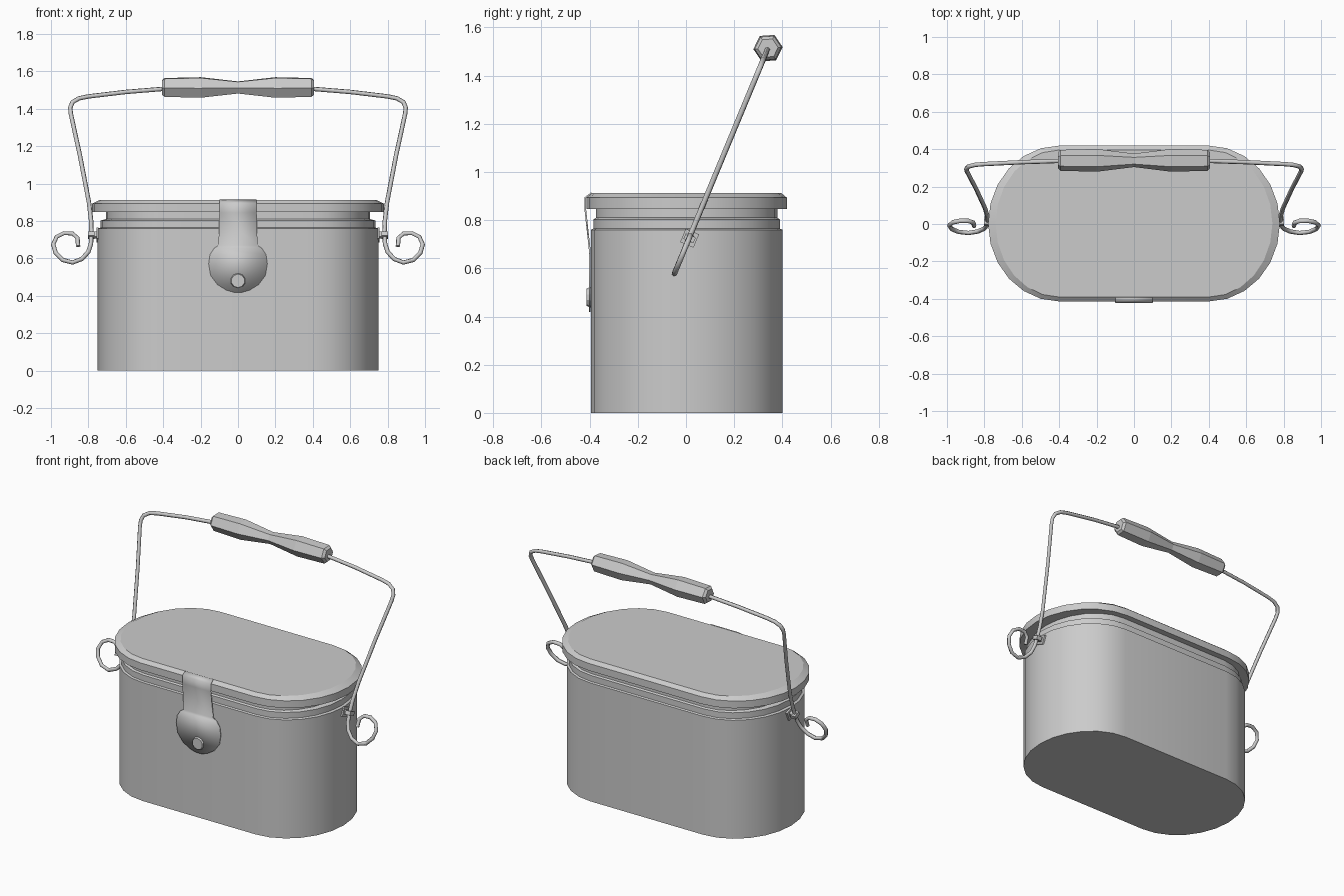
import bpy, bmesh, math
from mathutils import Vector, Matrix

if "Cube" in bpy.data.objects:
    bpy.data.objects.remove(bpy.data.objects["Cube"])

TILT = math.atan(0.415)          # handle leans back
PIVOT_Y, PIVOT_Z = 0.015, 0.73


def make_object(name, bm, smooth=None):
    bmesh.ops.recalc_face_normals(bm, faces=bm.faces)
    me = bpy.data.meshes.new(name)
    bm.to_mesh(me)
    bm.free()
    ob = bpy.data.objects.new(name, me)
    bpy.context.collection.objects.link(ob)
    if smooth:
        me.shade_smooth()
        me.set_sharp_from_angle(angle=math.radians(smooth))
    return ob


def loft(name, rings, smooth=None):
    bm = bmesh.new()
    loops = [[bm.verts.new(p) for p in r] for r in rings]
    n = len(loops[0])
    for a, b in zip(loops, loops[1:]):
        for i in range(n):
            j = (i + 1) % n
            bm.faces.new((a[i], a[j], b[j], b[i]))
    bm.faces.new(loops[0])
    bm.faces.new(loops[-1])
    return make_object(name, bm, smooth)


def oval(hx, hy, z, seg=6, straight=0.4, yc=0.0025):
    pts = []
    for side in (1, -1):
        for i in range(2 * seg + 1):
            a = -math.pi / 2 + math.pi * i / (2 * seg)
            x = straight + (hx - straight) * math.cos(a)
            pts.append((side * x, yc + side * hy * math.sin(a), z))
    return pts


def on_handle(x, z):
    return Vector((x, PIVOT_Y + (z - PIVOT_Z) * math.tan(TILT), z))


# Tin body with stepped rim and neck
loft("body", [oval(*s) for s in (
    (0.75, 0.3975, 0), (0.75, 0.3975, 0.76), (0.735, 0.387, 0.765),
    (0.735, 0.387, 0.803), (0.707, 0.377, 0.81), (0.707, 0.377, 0.86))], 30)

# Lid with chamfered top edge
loft("lid", [oval(*s) for s in (
    (0.78, 0.4165, 0.847), (0.78, 0.4165, 0.893), (0.74, 0.393, 0.912))], 25)

# Front latch: bent strap widening to a round tongue (z, half width, y)
rows = [(0.912, 0.1, -0.392), (0.893, 0.1, -0.418), (0.845, 0.1, -0.418),
        (0.67, 0.104, -0.399), (0.655, 0.127, -0.399), (0.62, 0.15, -0.399),
        (0.57, 0.157, -0.399), (0.51, 0.147, -0.399), (0.46, 0.11, -0.399),
        (0.43, 0.062, -0.399), (0.418, 0.02, -0.399)]
bm = bmesh.new()
pairs = [(bm.verts.new((-w, y, z)), bm.verts.new((w, y, z))) for z, w, y in rows]
for (a, b), (c, d) in zip(pairs, pairs[1:]):
    bm.faces.new((a, c, d, b))
latch = make_object("latch", bm, 30)
mod = latch.modifiers.new("thickness", 'SOLIDIFY')
mod.thickness, mod.offset = 0.007, 0

# Latch stud
bm = bmesh.new()
bmesh.ops.create_cone(bm, cap_ends=True, segments=10, radius1=0.046, radius2=0.036, depth=0.024,
                      matrix=Matrix.Translation((0, -0.401, 0.48)) @ Matrix.Rotation(math.pi / 2, 4, 'X'))
make_object("latch_stud", bm, 30)

# Bail wire, each side ending in an open curl
half = [(0.38, 1.508), (0.6, 1.49), (0.8, 1.466), (0.85, 1.456), (0.885, 1.435), (0.897, 1.405),
        (0.893, 1.37), (0.845, 1.15), (0.797, 0.9), (0.785, 0.8), (0.783, 0.73), (0.786, 0.68),
        (0.8, 0.635), (0.835, 0.597), (0.885, 0.578), (0.938, 0.592), (0.975, 0.63), (0.988, 0.675),
        (0.97, 0.715), (0.93, 0.735), (0.885, 0.733), (0.858, 0.71), (0.855, 0.665)]
path = [(-x, z) for x, z in reversed(half)] + half
cu = bpy.data.curves.new("bail_wire", 'CURVE')
cu.dimensions = '3D'
cu.bevel_depth, cu.bevel_resolution, cu.use_fill_caps = 0.012, 1, True
sp = cu.splines.new('POLY')
sp.points.add(len(path) - 1)
for p, (x, z) in zip(sp.points, path):
    p.co = (*on_handle(x, z), 1)
sp.use_smooth = True
tmp = bpy.data.objects.new("bail_curve", cu)
bpy.context.collection.objects.link(tmp)
bpy.context.view_layer.update()
wire = bpy.data.objects.new("bail_wire", bpy.data.meshes.new_from_object(
    tmp.evaluated_get(bpy.context.evaluated_depsgraph_get())))
bpy.context.collection.objects.link(wire)
bpy.data.objects.remove(tmp)

# Six-sided waisted grip
c = on_handle(0, 1.514)
side = [(0.407, 0.042), (0.393, 0.056), (0.2, 0.061), (0, 0.036)]
profile = [(-x, r) for x, r in side] + side[-2::-1]
rings = [[(x, c.y + r * math.cos(k * math.pi / 3 + 0.07), c.z + r * math.sin(k * math.pi / 3 + 0.07))
          for k in range(6)] for x, r in profile]
loft("grip", rings)

# Wire lugs on both ends of the body: back plate, stem and collar
for s, label in ((1, "right"), (-1, "left")):
    bm = bmesh.new()
    for x, size in ((0.751, (0.012, 0.06, 0.06)), (0.765, (0.03, 0.03, 0.03)),
                    (0.784, (0.034, 0.045, 0.025))):
        m = (Matrix.Translation((s * x, PIVOT_Y, 0.725)) @ Matrix.Rotation(-TILT, 4, 'X')
             @ Matrix.Diagonal((*size, 1)))
        bmesh.ops.create_cube(bm, size=1, matrix=m)
    make_object("wire_lug_" + label, bm)
